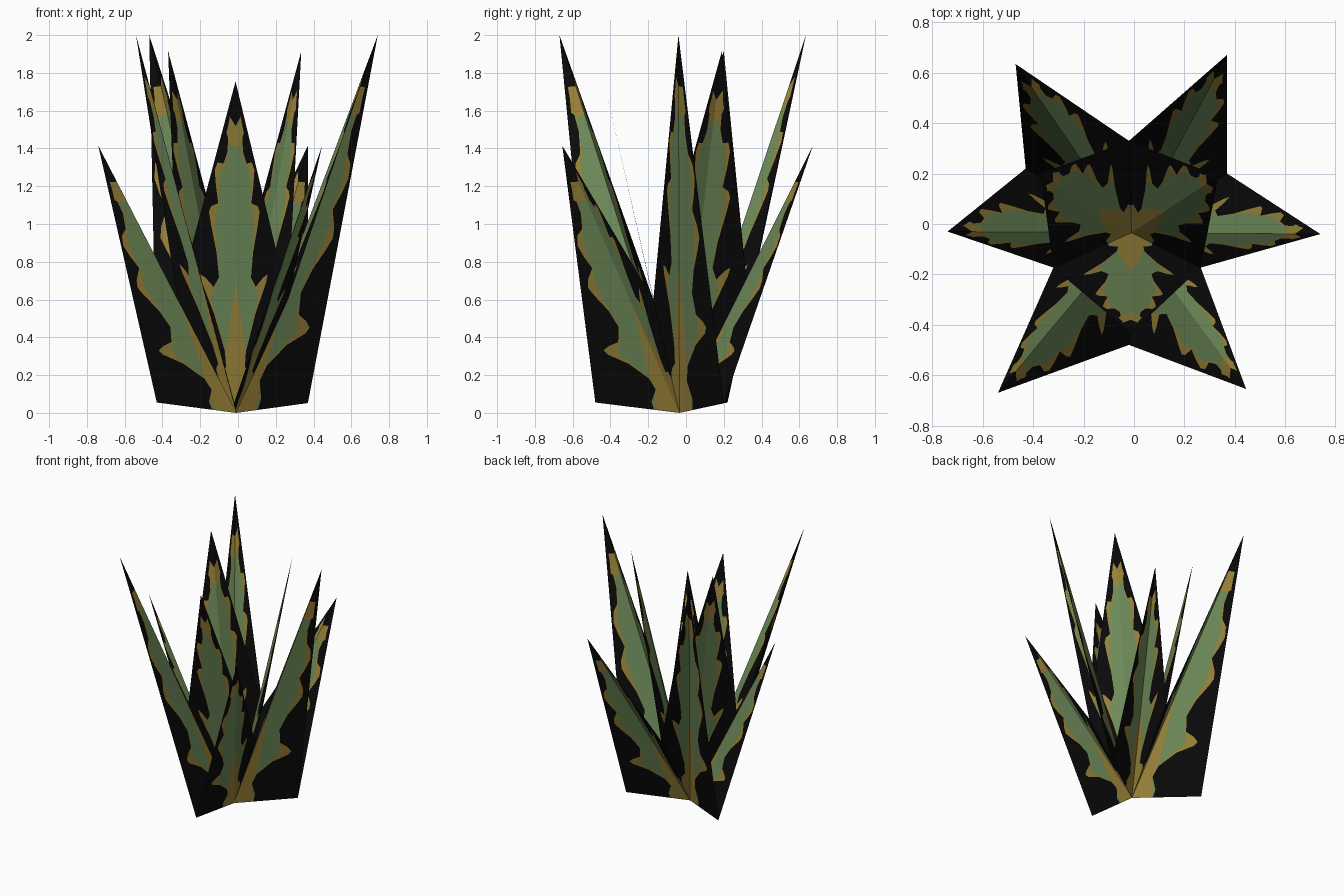
import bpy, bmesh
from mathutils import Vector

if "Cube" in bpy.data.objects:
    bpy.data.objects.remove(bpy.data.objects["Cube"])

# Flat colours
def material(name, rgb):
    m = bpy.data.materials.new(name)
    m.diffuse_color = (*rgb, 1)
    m.use_nodes = True
    m.node_tree.nodes["Principled BSDF"].inputs["Base Color"].default_value = m.diffuse_color
    return m

MATS = [material("leaf_green", (0.155, 0.255, 0.10)),
        material("ochre_edge", (0.32, 0.225, 0.04)),
        material("leaf_black", (0.003, 0.003, 0.003))]
GREEN, OCHRE, BLACK = 0, 1, 2

# Half-leaf marking: position along midrib, limit of green, outer limit of ochre
ROWS = [(0, .30, .30), (.03, .27, .29), (.08, .17, .17), (.12, .18, .19),
        (.17, .33, .37), (.195, .42, .58), (.21, .43, .61), (.23, .41, .52),
        (.25, .36, .38), (.31, .29, .29), (.37, .31, .33), (.42, .34, .42),
        (.45, .35, .46), (.48, .34, .42), (.53, .29, .30), (.57, .29, .34),
        (.61, .28, .36), (.65, .25, .31), (.68, .19, .21), (.74, .13, .14),
        (.785, .11, .13), (.79, 0, .16), (.83, 0, .12), (.86, 0, .10),
        (.865, 0, 0), (1, 0, 0)]

BASE = Vector((-0.01, -0.035, 0))


def half_leaf(bm, tip, side):
    """One flat triangle base-tip-side, cut into coloured strips."""
    a, b = tip - BASE, side - BASE
    flip = a.cross(b).z < 0

    def row(t, green, outer):
        rib = min(max(0, .27 * (1 - t / .39)), green)
        return [BASE + a * t + b * s for s in (0, rib, green, outer, 1 - t)]

    lines = [row(*r) for r in ROWS]
    for lo, hi in zip(lines, lines[1:]):
        for i, mat in enumerate((OCHRE, GREEN, OCHRE, BLACK)):
            pts = []
            for p in (lo[i], hi[i], hi[i + 1], lo[i + 1]):
                if all((p - q).length > 1e-5 for q in pts):
                    pts.append(p)
            if len(pts) < 3:
                continue
            if not flip:
                pts.reverse()
            f = bm.faces.new([bm.verts.new(p) for p in pts])
            f.material_index = mat


def leaf(name, tip, side_a, side_b):
    """Two half leaves folded along the midrib."""
    bm = bmesh.new()
    for side in (side_a, side_b):
        half_leaf(bm, Vector(tip), Vector(side))
    bmesh.ops.remove_doubles(bm, verts=bm.verts, dist=1e-5)
    me = bpy.data.meshes.new(name)
    bm.to_mesh(me)
    bm.free()
    for m in MATS:
        me.materials.append(m)
    bpy.context.collection.objects.link(bpy.data.objects.new(name, me))


# Shared side corners: low outer ones and raised valleys
low_right, low_left, low_front = (.37, .20, .052), (-.43, .22, .055), (-.02, -.48, .055)
val_right, val_left, val_back = (.265, -.173, .6), (-.32, -.173, .6), (-.02, .33, .6)

# Tall outer leaves
leaf("tall_leaf_right", (.74, -.04, 2.0), low_right, val_right)
leaf("tall_leaf_back", (-.47, .635, 2.0), low_left, val_back)
leaf("tall_leaf_front", (-.54, -.67, 2.0), low_front, val_left)
# Short outer leaves
leaf("short_leaf_back", (.37, .672, 1.415), low_right, val_back)
leaf("short_leaf_left", (-.74, -.03, 1.415), low_left, val_left)
leaf("short_leaf_front", (.445, -.655, 1.415), low_front, val_right)
# Inner leaves
leaf("inner_leaf_front", (-.013, -.434, 1.755), val_left, val_right)
leaf("inner_leaf_right", (.335, .19, 1.915), val_right, val_back)
leaf("inner_leaf_left", (-.37, .20, 1.915), val_left, val_back)
